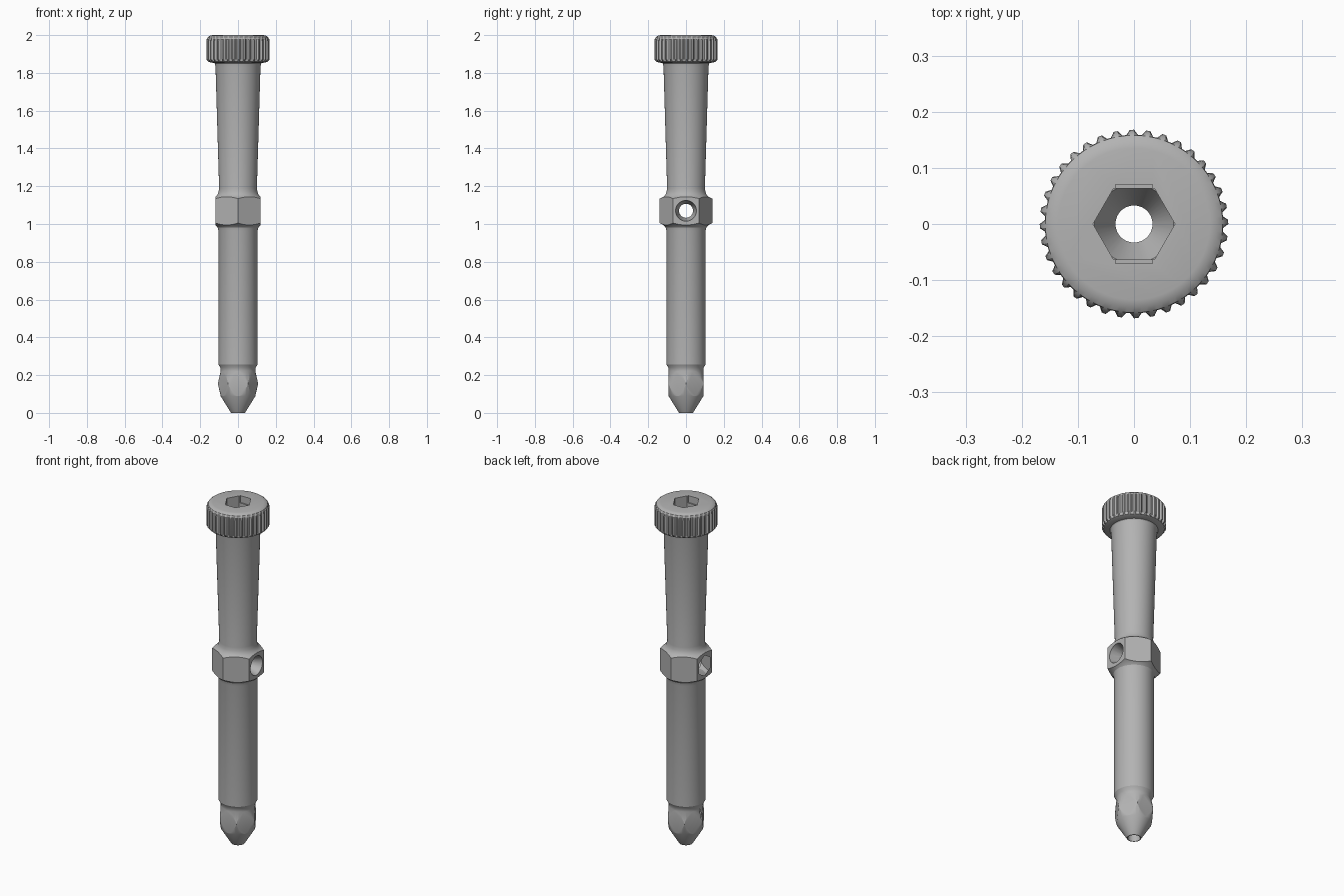
import bpy, bmesh, math
from mathutils import Matrix

cube = bpy.data.objects.get("Cube")
if cube:
    bpy.data.objects.remove(cube, do_unlink=True)

steel = bpy.data.materials.new("grey_steel")
steel.use_nodes = True
grey = (0.45, 0.45, 0.45, 1)
steel.diffuse_color = grey
steel.node_tree.nodes["Principled BSDF"].inputs["Base Color"].default_value = grey


def lathe(name, profile, sides, phase=0, closed=False, limits=None, matrix=None):
    """Turn (radius, height) points round z; limits caps the radius in a repeating pattern."""
    bm = bmesh.new()
    rings = []
    for r, z in profile:
        ring = []
        for i in range(sides):
            a = phase + math.tau * i / sides
            rr = min(r, limits[i % len(limits)]) if limits else r
            ring.append(bm.verts.new((rr * math.cos(a), rr * math.sin(a), z)))
        rings.append(ring)
    pairs = list(zip(rings, rings[1:]))
    if closed:
        pairs.append((rings[-1], rings[0]))
    else:
        bm.faces.new(rings[0])
        bm.faces.new(rings[-1])
    for low, high in pairs:
        for i in range(sides):
            j = (i + 1) % sides
            bm.faces.new((low[i], low[j], high[j], high[i]))
    if matrix:
        bm.transform(matrix)
    bmesh.ops.recalc_face_normals(bm, faces=bm.faces)
    mesh = bpy.data.meshes.new(name)
    bm.to_mesh(mesh)
    bm.free()
    mesh.materials.append(steel)
    obj = bpy.data.objects.new(name, mesh)
    bpy.context.collection.objects.link(obj)
    return obj


def combine(target, other, operation="DIFFERENCE"):
    mod = target.modifiers.new("combine", "BOOLEAN")
    mod.operation = operation
    mod.solver = "EXACT"
    mod.object = other
    bpy.context.view_layer.objects.active = target
    bpy.ops.object.modifier_apply(modifier=mod.name)
    bpy.data.objects.remove(other, do_unlink=True)


def cut_hexagon(target, radius, low, high, phase):
    ring = [(radius, low), (0.3, low), (0.3, high), (radius, high)]
    combine(target, lathe("hex_cutter", ring, 6, phase, closed=True))


# Shaft: pointed tip, faceted neck, straight barrel, collar and flared handle
shaft = lathe("shaft", [
    (0.037, 0), (0.0915, 0.088), (0.1066, 0.155), (0.0915, 0.222),
    (0.094, 0.24), (0.104, 0.257), (0.104, 0.965), (0.108, 0.982),
    (0.119, 0.994), (0.142, 1.007), (0.142, 1.132), (0.119, 1.145),
    (0.109, 1.155), (0.103, 1.17), (0.1, 1.19),
    (0.119, 1.83), (0.122, 1.848), (0.13, 1.858), (0.13, 1.9)], 96)

# Flats of the tip and of the collar
cut_hexagon(shaft, 0.106, 0.088, 0.222, 0)
cut_hexagon(shaft, 0.139, 0.985, 1.155, math.pi / 6)

# Knurled head with a rounded rim
head = lathe("head", [
    (0.122, 1.852), (0.145, 1.855), (0.158, 1.86), (0.168, 1.872),
    (0.168, 1.968), (0.165, 1.98), (0.158, 1.99), (0.148, 1.997),
    (0.135, 2)], 144, limits=(0.168, 0.168, 0.159, 0.159))
combine(shaft, head, "UNION")

# Central bore, hexagonal socket and its conical floor
combine(shaft, lathe("bore", [(0.033, -0.1), (0.033, 2.1)], 48))
combine(shaft, lathe("socket", [(0.073, 1.88), (0.073, 2.1)], 6))
combine(shaft, lathe("socket_floor", [(0.032, 1.81), (0.071, 1.881)], 48))
relief = lathe("socket_relief", [(0.05, 1.96), (0.05, 2.1)], 4, math.pi / 4,
               matrix=Matrix.Diagonal((0.93, 1.98, 1, 1)))
combine(shaft, relief)

# Cross hole through the collar: countersunk on one side, hexagonal pocket on the other
across = Matrix.Translation((0, 0, 1.07)) @ Matrix.Rotation(math.pi / 2, 4, "Y")
combine(shaft, lathe("cross_hole", [(0.037, -0.2), (0.037, 0.2)], 48, matrix=across))
combine(shaft, lathe("countersink", [(0.036, 0.07), (0.055, 0.115), (0.055, 0.2)],
                     48, matrix=across))
combine(shaft, lathe("pocket", [(0.06, -0.2), (0.06, -0.075)], 6, matrix=across))

# Smooth turned surfaces, crisp machined edges
shaft.name = "knurled_shaft"
bpy.ops.object.select_all(action="DESELECT")
shaft.select_set(True)
bpy.context.view_layer.objects.active = shaft
bpy.ops.object.shade_smooth_by_angle(angle=math.radians(25))
